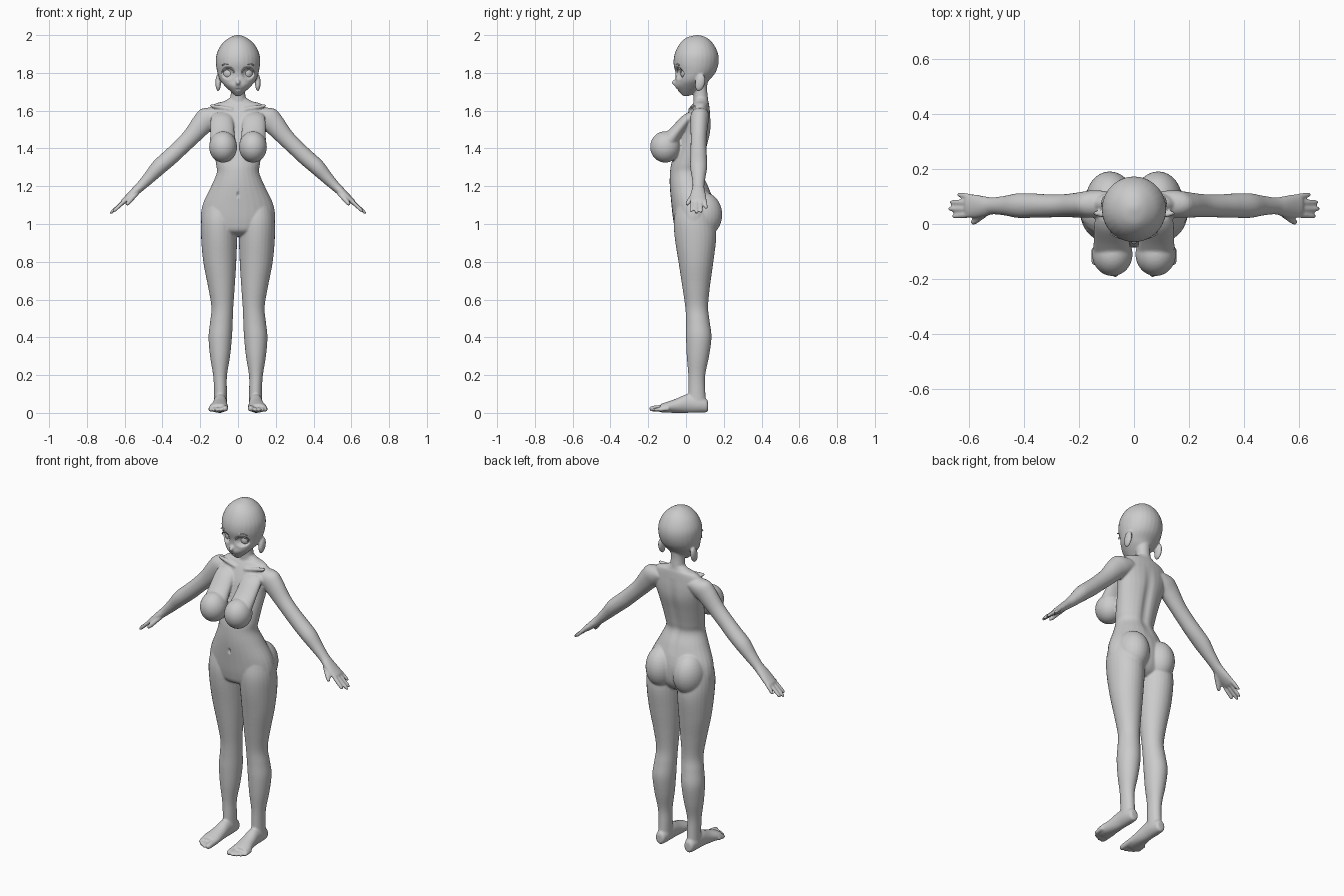
import bpy, bmesh, math
from mathutils import Vector, Matrix

bm = bmesh.new()
BOTH = (1, -1)
X, Y, Z = Vector((1, 0, 0)), Vector((0, 1, 0)), Vector((0, 0, 1))


def spline(rows, n=5):
    """Catmull-Rom through rows of numbers."""
    out = []
    for i in range(len(rows) - 1):
        p = [rows[max(0, min(len(rows) - 1, i + k))] for k in (-1, 0, 1, 2)]
        for j in range(n):
            t = j / n
            out.append([0.5 * (2 * b + (c - a) * t + (2 * a - 5 * b + 4 * c - d) * t * t
                               + (3 * b - a - 3 * c + d) * t ** 3) for a, b, c, d in zip(*p)])
    return out + [list(rows[-1])]


def loft(rows, u, normal, sides=BOTH, seg=28):
    """Elliptical rings (x, y, z, radius along u, radius across) joined to a closed skin."""
    v = Vector(normal).cross(u).normalized()
    for s in sides:
        rings = []
        for x, y, z, a, b in spline(rows):
            ring = []
            for k in range(seg):
                t = 2 * math.pi * k / seg
                p = Vector((x, y, z)) + u * (max(a, .002) * math.cos(t)) + v * (max(b, .002) * math.sin(t))
                ring.append(bm.verts.new((p.x * s, p.y, p.z)))
            rings.append(ring)
        for r, q in zip(rings, rings[1:]):
            for k in range(seg):
                m = (k + 1) % seg
                bm.faces.new((r[k], r[m], q[m], q[k]))
        bm.faces.new(rings[0])
        bm.faces.new(rings[-1])


def ball(c, r, tilt=0, sides=BOTH):
    for s in sides:
        m = (Matrix.Translation((c[0] * s, c[1], c[2])) @ Matrix.Rotation(tilt, 4, 'X')
             @ Matrix.Diagonal((*r, 1)))
        bmesh.ops.create_uvsphere(bm, u_segments=28, v_segments=18, radius=1, matrix=m)


def upright(rows, sides):
    """Rows of (x, z, half width, front y, back y)."""
    loft([(x, (f + b) / 2, z, w, (b - f) / 2) for x, z, w, f, b in rows], X, Z, sides)


def digit(a, b, r):
    """Finger or toe with rounded tip."""
    a, b = Vector(a), Vector(b)
    d = b - a
    u = d.cross(X if abs(d.normalized().x) < .5 else Y).normalized()
    steps = ((0, 1), (.35, 1), (.7, .95), (.9, .8), (.97, .5), (1, .1))
    loft([(*(a + d * t), r * k, r * k) for t, k in steps], u, d, BOTH, 14)


# torso
upright([(0, 1.67, .04, .045, .115), (0, 1.65, .075, .045, .118), (0, 1.635, .125, .035, .122),
         (0, 1.6, .155, .015, .126), (0, 1.54, .158, -.012, .132), (0, 1.48, .142, -.03, .13),
         (0, 1.4, .128, -.055, .112), (0, 1.32, .117, -.078, .095), (0, 1.27, .113, -.085, .09),
         (0, 1.2, .142, -.086, .12), (0, 1.1, .188, -.077, .15), (0, 1.01, .194, -.066, .15),
         (0, .96, .15, -.05, .13), (0, .935, .06, 0, .1)], (1,))
# neck
upright([(0, 1.8, .045, .03, .12), (0, 1.72, .038, .038, .112), (0, 1.66, .042, .04, .116),
         (0, 1.6, .06, .04, .11)], (1,))
# skull and face
upright([(0, 2, .012, .05, .07), (0, 1.985, .048, .0, .112), (0, 1.95, .088, -.036, .147),
         (0, 1.9, .113, -.06, .17), (0, 1.85, .117, -.066, .172), (0, 1.8, .109, -.056, .155),
         (0, 1.76, .094, -.055, .122), (0, 1.73, .069, -.058, .1), (0, 1.70, .038, -.038, .06),
         (0, 1.677, .012, -.014, .015)], (1,))
digit((0, -.04, 1.765), (0, -.074, 1.742), .012)
# ears
ball((.105, .075, 1.748), (.015, .026, .046), -.25)
# breasts
ball((.079, -.11, 1.408), (.074, .08, .083))
loft([(.085, .03, 1.58, .05, .02), (.085, 0, 1.55, .06, .03), (.083, -.05, 1.49, .064, .035),
      (.08, -.09, 1.44, .068, .045)], X, (0, -.6, -.8))
# buttocks
ball((.088, .088, 1.05), (.088, .104, .12))
# collarbones
digit((.03, .022, 1.605), (.15, .04, 1.628), .011)
# legs
upright([(.1, 1.1, .08, -.05, .13), (.1, 1.02, .095, -.064, .15), (.1, .93, .0955, -.06, .16),
         (.0965, .8, .0875, -.04, .145), (.088, .67, .071, -.02, .127), (.083, .56, .058, -.004, .117),
         (.088, .48, .06, 0, .126), (.094, .4, .062, .0, .135), (.095, .3, .053, .004, .122),
         (.095, .2, .037, .012, .102), (.093, .12, .034, .012, .102), (.093, .03, .034, .01, .108)], BOTH)
# feet
loft([(.093, .117, .035, .012, .015), (.093, .11, .038, .027, .034), (.093, .07, .046, .035, .045),
      (.094, .01, .05, .036, .05), (.097, -.05, .038, .042, .038), (.102, -.1, .03, .05, .029),
      (.102, -.135, .025, .047, .022)], X, -Y)
for i, (x, y) in enumerate(((.068, -.194), (.091, -.19), (.11, -.18), (.129, -.168), (.145, -.15))):
    r = .017 if i == 0 else .0115
    digit((x, -.09, r + .012), (x, y, r + .004), r)
# arms and palms
down = Vector((.72, 0, -.69))
loft([(.1, .075, 1.585, .045, .045), (.15, .073, 1.565, .05, .062), (.19, .07, 1.53, .047, .058),
      (.25, .067, 1.46, .042, .047), (.31, .066, 1.4, .042, .044), (.36, .067, 1.353, .044, .044),
      (.42, .067, 1.3, .045, .042), (.47, .067, 1.246, .036, .033), (.515, .066, 1.2, .031, .026),
      (.545, .064, 1.172, .037, .023), (.58, .065, 1.14, .043, .019), (.607, .067, 1.118, .041, .014),
      (.614, .067, 1.112, .03, .006)], Y, down)
# fingers and thumb
for y, tip in ((.034, (.663, .028, 1.063)), (.055, (.678, .055, 1.055)),
               (.077, (.671, .08, 1.06)), (.098, (.643, .108, 1.08))):
    digit((.59, y, 1.132), tip, .0105)
digit((.535, .045, 1.165), (.592, .002, 1.1), .013)

# fuse the parts into one skin
bmesh.ops.recalc_face_normals(bm, faces=bm.faces)
mesh = bpy.data.meshes.new("body")
bm.to_mesh(mesh)
bm.free()
body = bpy.data.objects.new("body", mesh)
bpy.context.collection.objects.link(body)
bpy.context.view_layer.objects.active = body
body.select_set(True)
fuse = body.modifiers.new("fuse", 'REMESH')
fuse.mode, fuse.voxel_size = 'VOXEL', .0055
soft = body.modifiers.new("soft", 'SMOOTH')
soft.factor, soft.iterations = .5, 4
for name in ("fuse", "soft"):
    bpy.ops.object.modifier_apply(modifier=name)

# eye sockets, mouth, navel and spine hollow
for v in body.data.vertices:
    p = v.co
    if p.y < .03 and p.z > 1.68:
        d = math.hypot((abs(p.x) - .052) / .036, (p.z - 1.8) / .034)
        if d < 1:
            p.y += .022 * (1 - d ** 3)
        d = math.hypot(p.x / .02, (p.z - 1.712) / .006)
        if d < 1:
            p.y += .005 * (1 - d)
    elif p.y < 0 and 1.1 < p.z < 1.25:
        d = math.hypot(p.x / .008, (p.z - 1.155) / .018)
        if d < 1:
            p.y += .01 * (1 - d * d)
    elif p.y > .05 and 1.15 < p.z < 1.6:
        p.y -= .012 * math.exp(-(p.x / .025) ** 2) * math.sin(math.pi * (p.z - 1.15) / .45)
for f in body.data.polygons:
    f.use_smooth = True


# eyeballs, upper lids and brows
def arc(name, s, z, w, h, y, r):
    c = bpy.data.curves.new(name, 'CURVE')
    c.dimensions, c.bevel_depth, c.bevel_resolution, c.use_fill_caps = '3D', r, 2, True
    sp = c.splines.new('POLY')
    sp.points.add(10)
    for i, q in enumerate(sp.points):
        t = math.pi * i / 10
        px = .052 - w * math.cos(t)
        q.co = (s * px, y + 3.2 * (px * px - .0027), z + h * math.sin(t), 1)
    bpy.context.collection.objects.link(bpy.data.objects.new(name, c))


for s, side in ((1, "left"), (-1, "right")):
    bpy.ops.mesh.primitive_uv_sphere_add(segments=24, ring_count=14, radius=1, location=(s * .052, -.008, 1.798))
    eye = bpy.context.object
    eye.name = side + "_eyeball"
    eye.scale = (.027, .02, .028)
    eye.rotation_euler.z = s * .35
    bpy.ops.object.shade_smooth()
    arc(side + "_upper_lid", s, 1.802, .031, .024, -.04, .004)
    arc(side + "_brow", s, 1.838, .032, .01, -.051, .003)
